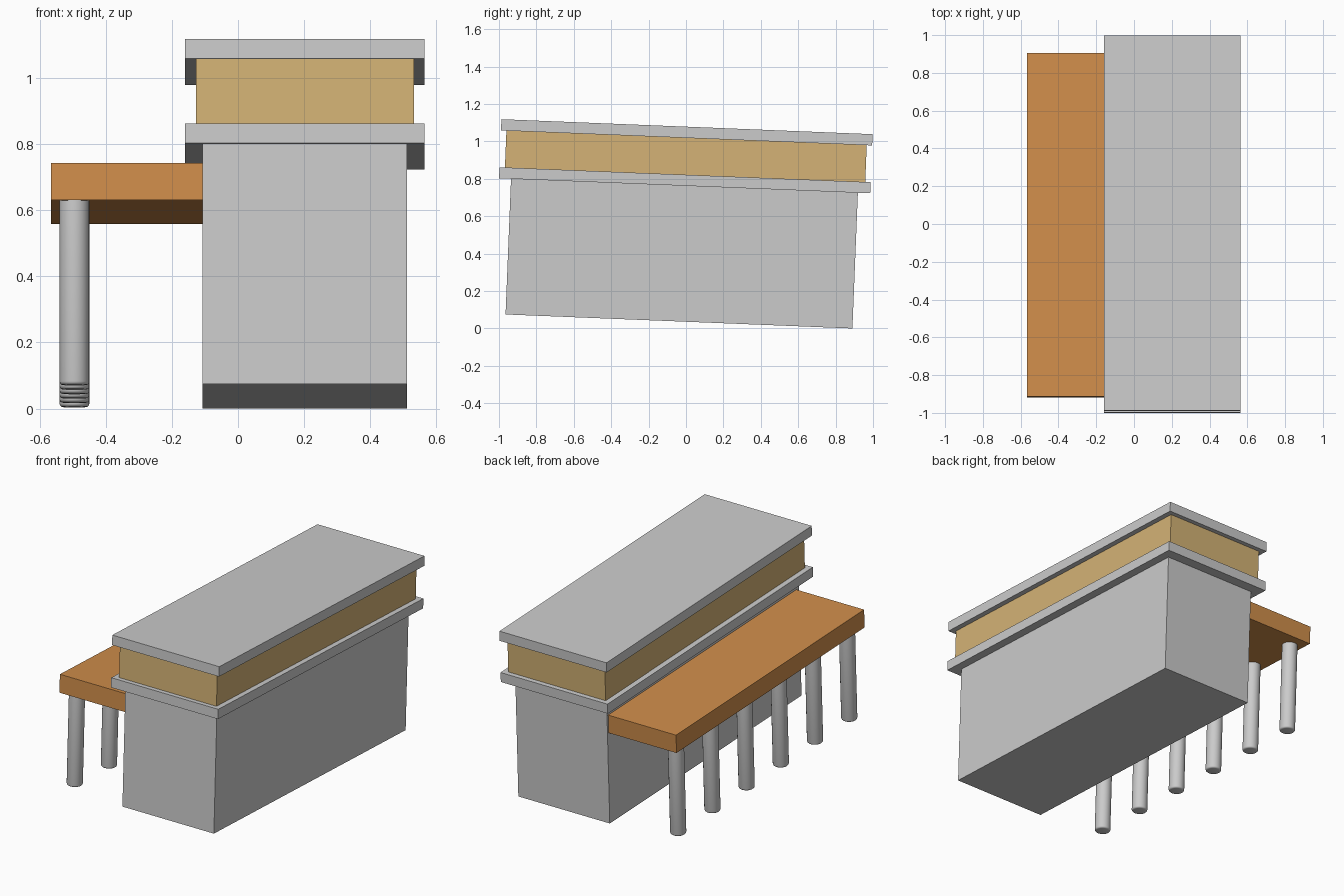
import bpy, bmesh
from math import radians
from mathutils import Matrix

if "Cube" in bpy.data.objects:
    bpy.data.objects.remove(bpy.data.objects["Cube"])

# The whole counter leans slightly down toward the back
TILT = Matrix.Rotation(radians(-2.31), 4, 'X')


def material(name, color):
    m = bpy.data.materials.new(name)
    m.diffuse_color = (*color, 1)
    m.use_nodes = True
    m.node_tree.nodes["Principled BSDF"].inputs["Base Color"].default_value = m.diffuse_color
    return m


def finish(name, bm, mat=None):
    bm.transform(TILT)
    mesh = bpy.data.meshes.new(name)
    bm.to_mesh(mesh)
    bm.free()
    obj = bpy.data.objects.new(name, mesh)
    bpy.context.collection.objects.link(obj)
    if mat:
        mesh.materials.append(mat)
    return obj


def box(name, x, y, z, mat=None):
    bm = bmesh.new()
    size = Matrix.Diagonal((x[1] - x[0], y[1] - y[0], z[1] - z[0], 1))
    mid = Matrix.Translation([(a + b) / 2 for a, b in (x, y, z)])
    bmesh.ops.create_cube(bm, size=1, matrix=mid @ size)
    return finish(name, bm, mat)


def leg(name, x, y, z0, z1, r):
    bm = bmesh.new()
    bmesh.ops.create_cone(bm, cap_ends=True, segments=32, radius1=r, radius2=r,
                          depth=z1 - z0,
                          matrix=Matrix.Translation((x, y, (z0 + z1) / 2)))
    # rounded foot
    foot = [e for e in bm.edges if all(v.co.z < z0 + 0.001 for v in e.verts)]
    bmesh.ops.bevel(bm, geom=foot, offset=0.01, segments=3, profile=0.5,
                    affect='EDGES')
    obj = finish(name, bm)
    bpy.ops.object.select_all(action='DESELECT')
    obj.select_set(True)
    bpy.context.view_layer.objects.active = obj
    bpy.ops.object.shade_smooth_by_angle(angle=radians(35))


wood = material("orange_wood", (0.63, 0.27, 0.07))
tan = material("tan_panel", (0.66, 0.45, 0.18))

# Counter: cabinet, lower slab, tan riser, upper slab
box("cabinet", (-0.107, 0.512), (-0.967, 0.889), (0.036, 0.763))
box("lower_slab", (-0.16, 0.564), (-1.031, 0.955), (0.762, 0.821))
box("riser", (-0.127, 0.532), (-1.002, 0.926), (0.82, 1.019), tan)
box("upper_slab", (-0.16, 0.564), (-1.031, 0.955), (1.018, 1.078))

# Side table with a row of six legs
box("side_table", (-0.566, -0.105), (-0.943, 0.877), (0.594, 0.705), wood)
for i in range(6):
    leg(f"table_leg_{i + 1}", -0.495, -0.874 + 0.331 * i, 0.036, 0.596, 0.045)
